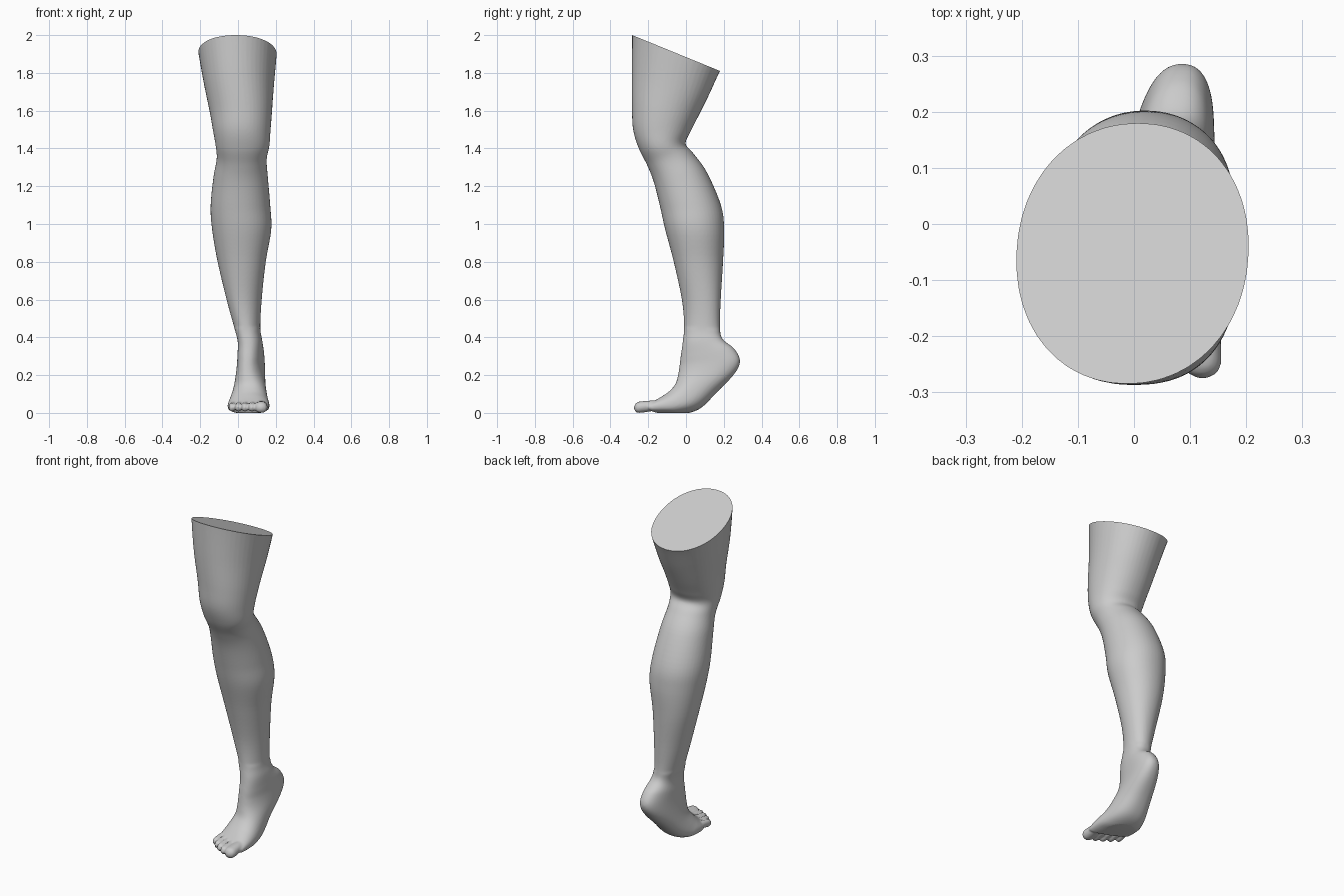
import bpy, bmesh, math
from mathutils import Vector

if "Cube" in bpy.data.objects:
    bpy.data.objects.remove(bpy.data.objects["Cube"])

# Leg rings: front y,z | back y,z | x left, x right | skew | back x shift
LEG = [
    (-.285, 2.10, .225, 1.90, -.225, .212, 0, 0),
    (-.285, 1.98, .175, 1.80, -.207, .203, 0, .01),
    (-.287, 1.80, .120, 1.68, -.180, .190, 0, .01),
    (-.286, 1.62, .065, 1.57, -.150, .180, 0, 0),
    (-.280, 1.50, .022, 1.485, -.132, .172, 0, 0),
    (-.250, 1.40, -.002, 1.425, -.118, .166, 0, 0),
    (-.205, 1.31, .038, 1.375, -.113, .152, 0, 0),
    (-.170, 1.22, .110, 1.275, -.130, .158, 0, 0),
    (-.137, 1.09, .185, 1.10, -.145, .171, 0, 0),
    (-.110, .97, .202, .97, -.137, .176, 0, 0),
    (-.065, .80, .196, .80, -.108, .147, 0, 0),
    (-.022, .60, .184, .60, -.060, .125, 0, .01),
    (-.010, .46, .180, .45, -.020, .117, 0, .01),
]
# Ankle, heel and foot rings, in the same form
FOOT = [
    (-.018, .37, .195, .39, .000, .127, 0, .01),
    (-.028, .30, .255, .34, .000, .134, 0, .015),
    (-.034, .25, .286, .275, -.002, .138, 0, .018),
    (-.042, .20, .255, .205, -.010, .142, 0, .012),
    (-.056, .155, .165, .115, -.024, .148, .05, 0),
    (-.085, .120, .080, .035, -.042, .158, .15, 0),
    (-.115, .096, .000, .006, -.053, .166, .3, 0),
    (-.140, .078, -.075, .004, -.055, .166, .4, 0),
    (-.165, .062, -.135, .006, -.050, .160, .45, 0),
]
# Toes: tip x, tip y, half width, base x
TOES = [
    (.122, -.277, .034, .122),
    (.073, -.262, .0195, .075),
    (.036, -.243, .0185, .040),
    (.001, -.218, .0180, .006),
    (-.032, -.188, .0180, -.027),
]
SEG = 48


def spline(rows, steps):
    """Catmull-Rom through rows of numbers."""
    out = []
    for i in range(len(rows) - 1):
        a, b = rows[max(i - 1, 0)], rows[i]
        c, d = rows[i + 1], rows[min(i + 2, len(rows) - 1)]
        for k in range(steps):
            t = k / steps
            out.append([.5 * (2 * q + (r - p) * t + (2 * p - 5 * q + 4 * r - s) * t * t
                              + (3 * q - p - 3 * r + s) * t ** 3)
                        for p, q, r, s in zip(a, b, c, d)])
    return out + [list(rows[-1])]


def ring(row, power):
    yf, zf, yb, zb, xl, xr, skew, shift = row
    pts = []
    for i in range(SEG):
        t = 2 * math.pi * i / SEG
        c, s = math.cos(t), math.sin(t)
        c = math.copysign(abs(c) ** (2 / power), c)
        s = math.copysign(abs(s) ** (2 / power), s)
        dx = (xr - xl) / 2 * s
        pts.append(Vector(((xl + xr) / 2 + dx + shift * c,
                           (yf + yb) / 2 + (yb - yf) / 2 * c - skew * dx,
                           (zf + zb) / 2 + (zb - zf) / 2 * c)))
    return pts


def loft(bm, rings):
    loops = [[bm.verts.new(p) for p in r] for r in rings]
    for a, b in zip(loops, loops[1:]):
        for i in range(SEG):
            j = (i + 1) % SEG
            bm.faces.new((a[i], a[j], b[j], b[i]))
    bm.faces.new(loops[0][::-1])
    bm.faces.new(loops[-1])


bm = bmesh.new()
# Leg and foot body
rows = spline(LEG + FOOT, 6)
loft(bm, [ring(r, 2.1 if r[1] > .45 else 2.35) for r in rows])

# Toes: slim neck, rounded pad and tip
for tx, ty, w, bx in TOES:
    length = .13 if w > .03 else .105
    h = .029 if w > .03 else .022
    rings = []
    for k in range(17):
        u = k / 16
        y = ty + length * (1 - u)
        x = bx + (tx - bx) * u
        f = .86 + .14 * math.sin(min(u / .8, 1) * math.pi / 2)
        if u > .75:
            f = math.sqrt(max(1 - ((u - .75) / .25) ** 2, .003))
        z = .034 + .014 * (1 - u)
        rings.append(ring((y, z + h * f, y, z - h * f, x - w * f, x + w * f, 0, 0), 2.1))
    loft(bm, rings)

bmesh.ops.recalc_face_normals(bm, faces=bm.faces)
me = bpy.data.meshes.new("leg")
bm.to_mesh(me)
bm.free()
leg = bpy.data.objects.new("leg", me)
bpy.context.collection.objects.link(leg)
bpy.context.view_layer.objects.active = leg
leg.select_set(True)

# Fuse toes into the foot and soften the joins
rm = leg.modifiers.new("fuse", 'REMESH')
rm.mode = 'VOXEL'
rm.voxel_size = .0062
sm = leg.modifiers.new("soften", 'SMOOTH')
sm.factor = .5
sm.iterations = 5
for name in ("fuse", "soften"):
    bpy.ops.object.modifier_apply(modifier=name)

# Slanted flat cut across the thigh, and flat sole
bm = bmesh.new()
bm.from_mesh(leg.data)
for co, no in ((Vector((0, -.285, 2)), Vector((0, .19, .465))),
               (Vector((0, 0, .009)), Vector((0, 0, -1)))):
    res = bmesh.ops.bisect_plane(bm, geom=bm.verts[:] + bm.edges[:] + bm.faces[:],
                                 plane_co=co, plane_no=no, clear_outer=True)
    edges = [e for e in res['geom_cut'] if isinstance(e, bmesh.types.BMEdge)]
    bmesh.ops.holes_fill(bm, edges=edges, sides=0)
low = min(v.co.z for v in bm.verts)
for v in bm.verts:
    if v.co.z < .2:
        v.co.z -= low * (1 - v.co.z / .2)
bmesh.ops.recalc_face_normals(bm, faces=bm.faces)
bm.to_mesh(leg.data)
bm.free()
bpy.ops.object.shade_smooth_by_angle(angle=math.radians(40))
